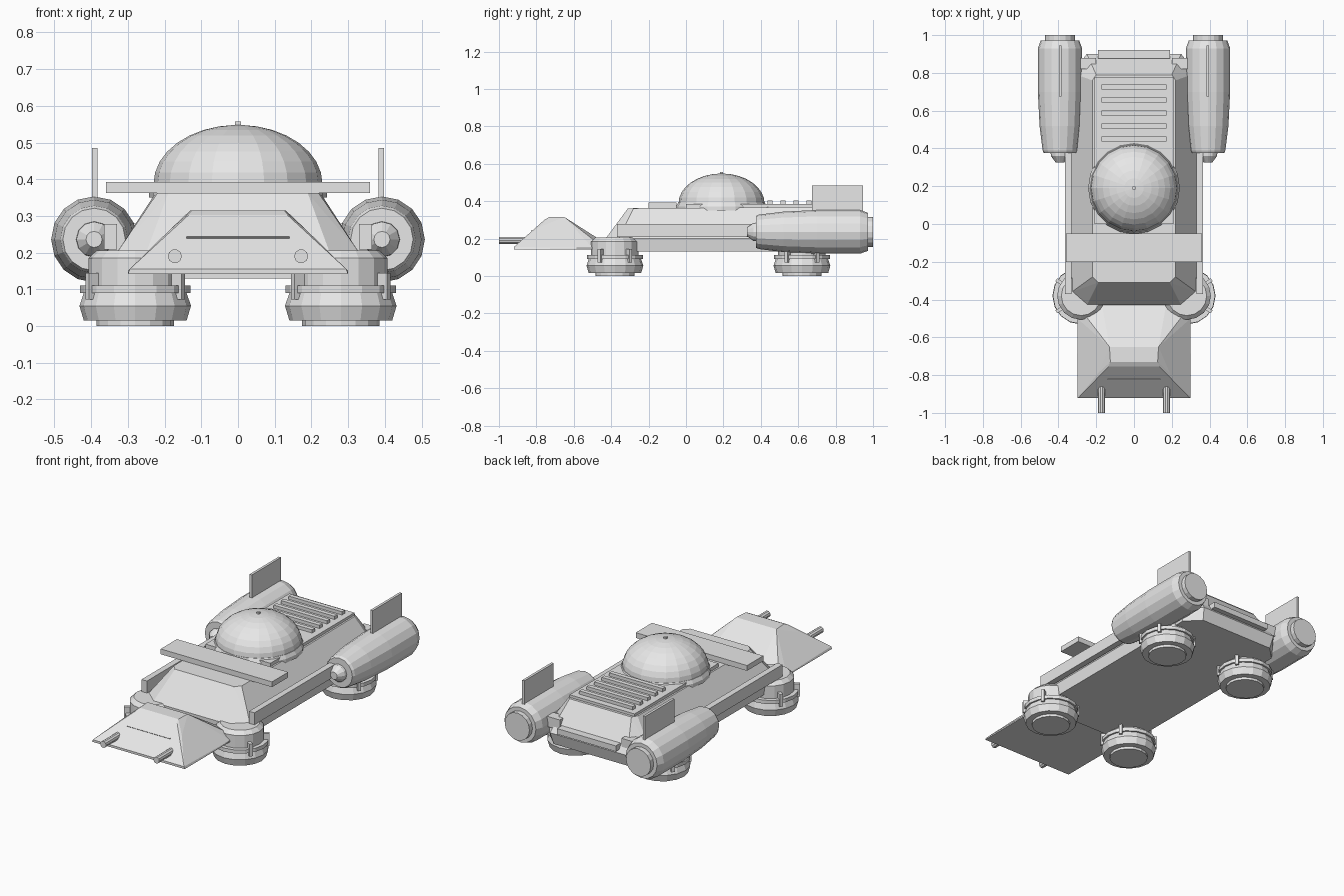
import bpy, bmesh, math
from mathutils import Matrix, Vector

cube = bpy.data.objects.get("Cube")
if cube:
    bpy.data.objects.remove(cube, do_unlink=True)

grey = bpy.data.materials.new("hull_grey")
grey.use_nodes = True
grey.diffuse_color = (0.8, 0.8, 0.8, 1)
grey.node_tree.nodes["Principled BSDF"].inputs["Base Color"].default_value = (0.8, 0.8, 0.8, 1)


def finish(name, bm):
    bmesh.ops.recalc_face_normals(bm, faces=bm.faces)
    mesh = bpy.data.meshes.new(name)
    bm.to_mesh(mesh)
    bm.free()
    mesh.materials.append(grey)
    ob = bpy.data.objects.new(name, mesh)
    bpy.context.collection.objects.link(ob)
    return ob


def box(name, x, y, z, turn=None):
    """Box from three (low, high) ranges."""
    bm = bmesh.new()
    bmesh.ops.create_cube(bm, size=1)
    for v in bm.verts:
        v.co = Vector([(r[0] + r[1]) / 2 + c * (r[1] - r[0]) for c, r in zip(v.co, (x, y, z))])
    if turn:
        bm.transform(turn)
    return finish(name, bm)


def hull(name, half_points):
    """Convex solid, mirrored over x."""
    bm = bmesh.new()
    for x, y, z in half_points:
        for s in (-1, 1):
            bm.verts.new((s * x, y, z))
    res = bmesh.ops.convex_hull(bm, input=bm.verts)
    loose = [v for v in bm.verts if not v.link_faces]
    bmesh.ops.delete(bm, geom=loose, context='VERTS')
    bmesh.ops.dissolve_limit(bm, angle_limit=math.radians(2), verts=bm.verts, edges=bm.edges)
    return finish(name, bm)


def lathe(name, profile, centre, sides=16, along_y=False):
    """Turned solid from (radius, height) pairs."""
    bm = bmesh.new()
    rings = []
    for r, h in profile:
        rings.append([bm.verts.new((r * math.cos(a), r * math.sin(a), h))
                      for a in (2 * math.pi * i / sides for i in range(sides))])
    for low, high in zip(rings, rings[1:]):
        for i in range(sides):
            j = (i + 1) % sides
            bm.faces.new((low[i], low[j], high[j], high[i]))
    bm.faces.new(rings[0])
    bm.faces.new(rings[-1])
    if along_y:
        bm.transform(Matrix.Rotation(-math.pi / 2, 4, 'X'))
    bm.transform(Matrix.Translation(centre))
    return finish(name, bm)


# Main body with chamfered corners and sloped upper sides
hull("main_body", [
    (0.24, -0.43, 0.13), (0.32, -0.36, 0.13), (0.32, 0.80, 0.13), (0.24, 0.88, 0.13),
    (0.25, -0.43, 0.20), (0.33, -0.36, 0.20), (0.33, 0.80, 0.20), (0.25, 0.90, 0.20),
    (0.19, -0.31, 0.362), (0.22, -0.28, 0.362), (0.22, 0.76, 0.37), (0.20, 0.79, 0.37)])

# Wedge nose
hull("nose", [
    (0.30, -0.92, 0.142), (0.30, -0.43, 0.142), (0.295, -0.92, 0.155),
    (0.30, -0.50, 0.15), (0.17, -0.43, 0.175), (0.19, -0.79, 0.258),
    (0.135, -0.755, 0.302), (0.125, -0.73, 0.315), (0.13, -0.65, 0.315)])
slit_tilt = (Matrix.Translation((0, -0.824, 0.241)) @ Matrix.Rotation(math.radians(41), 4, 'X'))
box("nose_slit", (-0.14, 0.14), (-0.003, 0.003), (-0.004, 0.004), slit_tilt)

# Deck panel, vents, crossbar and rear bumper
box("deck_panel", (-0.21, 0.21), (0.0, 0.775), (0.355, 0.385))
for i in range(5):
    y = 0.45 + i * 0.069
    box("deck_vent", (-0.173, 0.173), (y - 0.013, y + 0.013), (0.38, 0.404))
box("crossbar", (-0.36, 0.36), (-0.2, -0.05), (0.362, 0.393))
box("rear_bumper", (-0.19, 0.19), (0.875, 0.92), (0.215, 0.248))

# Dome canopy
lathe("dome_ring", [(0.243, 0.35), (0.243, 0.372), (0.232, 0.392)], (0, 0.19, 0), 20)
dome = [(0.23 * math.cos(t), 0.388 + 0.16 * math.sin(t))
        for t in (math.radians(a) for a in range(0, 90, 11))]
lathe("dome", dome + [(0.004, 0.549)], (0, 0.19, 0), 20)
box("dome_knob", (-0.008, 0.008), (0.182, 0.198), (0.54, 0.557))

engine = [(0.085, 0.375), (0.092, 0.39), (0.108, 0.52), (0.117, 0.70),
          (0.117, 0.93), (0.102, 0.972)]
intake = [(0.022, 0.325), (0.048, 0.36), (0.05, 0.39)]
pad = [(0.105, 0.0), (0.105, 0.015), (0.14, 0.015), (0.152, 0.055), (0.14, 0.09),
       (0.15, 0.09), (0.15, 0.111), (0.127, 0.111), (0.127, 0.185), (0.105, 0.206)]

for s in (-1, 1):
    side = "right" if s < 0 else "left"

    def span(a, b):
        return tuple(sorted((s * a, s * b)))

    # Engine pods with intake, nozzle, fin and mounts
    pod = (s * 0.392, 0, 0.236)
    lathe(side + "_engine", engine, pod, 16, True)
    lathe(side + "_intake", intake, pod, 12, True)
    lathe(side + "_nozzle", [(0.08, 0.96), (0.08, 1.0)], pod, 16, True)
    box(side + "_fin", span(0.383, 0.398), (0.675, 0.945), (0.33, 0.485))
    box(side + "_engine_mount", span(0.2, 0.33), (0.82, 0.88), (0.22, 0.28))

    # Side rail
    box(side + "_rail", span(0.33, 0.365), (-0.37, 0.42), (0.208, 0.278))

    # Nose barrel and lamp
    lathe(side + "_barrel", [(0.019, -1.0), (0.019, -0.8)], (s * 0.172, 0, 0.19), 10, True)

    # Hover pads with clips
    for place, y in (("front", -0.38), ("rear", 0.62)):
        lathe(f"{side}_{place}_pad", pad, (s * 0.28, y, 0))
        for a in (33, 147, 213, 327):
            turn = (Matrix.Translation((s * 0.28, y, 0))
                    @ Matrix.Rotation(math.radians(a), 4, 'Z'))
            box(f"{side}_{place}_pad_clip", (0.12, 0.156), (-0.009, 0.009), (0.072, 0.145), turn)
